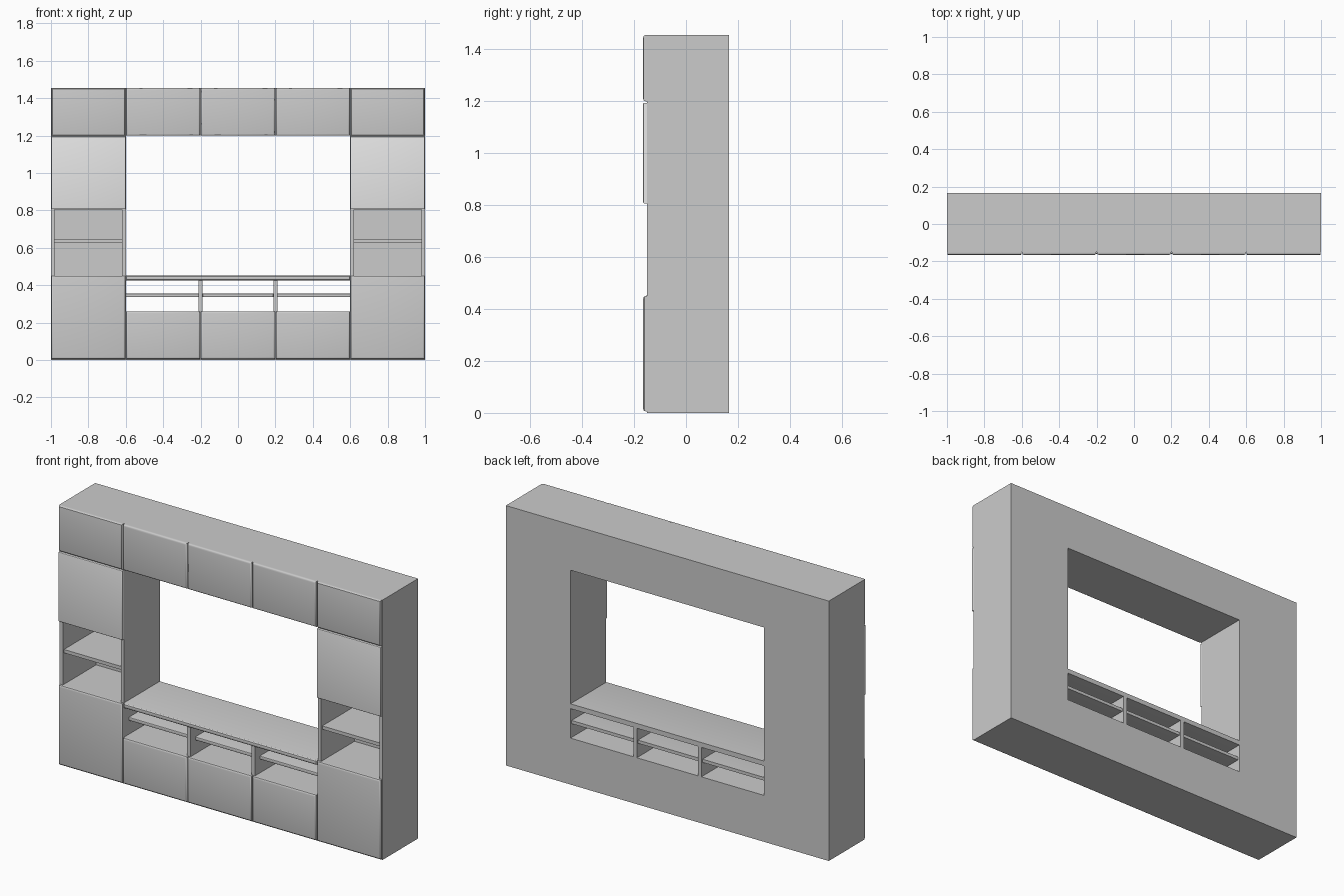
import bpy
import bmesh

cube = bpy.data.objects.get("Cube")
if cube:
    bpy.data.objects.remove(cube, do_unlink=True)


def make_material(name, value):
    mat = bpy.data.materials.new(name)
    mat.use_nodes = True
    color = (value, value, value, 1)
    mat.diffuse_color = color
    mat.node_tree.nodes["Principled BSDF"].inputs["Base Color"].default_value = color
    return mat


grey = make_material("grey_panel", 0.6)
pale = make_material("pale_grey_door", 0.82)


def box(name, x, y, z, mat=grey, front_bevel=0):
    """Box from (min, max) ranges, optionally rounding the front edges."""
    mesh = bpy.data.meshes.new(name)
    bm = bmesh.new()
    bmesh.ops.create_cube(bm, size=1)
    for v in bm.verts:
        v.co = [r[0] if c < 0 else r[1] for c, r in zip(v.co, (x, y, z))]
    if front_bevel:
        front = [e for e in bm.edges if all(v.co.y < y[0] + 1e-5 for v in e.verts)]
        bmesh.ops.bevel(bm, geom=front, offset=front_bevel, segments=3,
                        profile=0.5, affect='EDGES')
    bm.to_mesh(mesh)
    bm.free()
    mesh.materials.append(mat)
    obj = bpy.data.objects.new(name, mesh)
    bpy.context.collection.objects.link(obj)
    if front_bevel:
        bpy.ops.object.select_all(action='DESELECT')
        obj.select_set(True)
        bpy.context.view_layer.objects.active = obj
        bpy.ops.object.shade_smooth_by_angle()
    return obj


def cut(target, x, y, z):
    """Cut a box-shaped hole and discard the cutter."""
    cutter = box("cutter", x, y, z)
    cutter.hide_render = True
    mod = target.modifiers.new("opening", 'BOOLEAN')
    mod.operation = 'DIFFERENCE'
    mod.solver = 'EXACT'
    mod.object = cutter
    bpy.ops.object.select_all(action='DESELECT')
    bpy.context.view_layer.objects.active = target
    target.select_set(True)
    bpy.ops.object.modifier_apply(modifier=mod.name)
    bpy.data.objects.remove(cutter, do_unlink=True)


FRONT, FACE, BACK = -0.165, -0.15, 0.165
HEIGHT = 1.455
GAP = 0.004

# Carcass with the central opening and two side niches
carcass = box("carcass", (-1, 1), (FACE, BACK), (0, HEIGHT))
cut(carcass, (-0.6, 0.6), (-1, 1), (0.26, 1.2))
for lo, hi in ((-0.98, -0.62), (0.62, 0.98)):
    cut(carcass, (lo, hi), (-1, 0.145), (0.45, 0.805))


def door(name, column, z, mat=grey, bevel=0.01):
    centre = column * 0.4
    return box(name, (centre - 0.2 + GAP / 2, centre + 0.2 - GAP / 2),
               (FRONT, FACE), z, mat, bevel)


# Row of top doors
for i in range(-2, 3):
    door(f"top_door_{i + 3}", i, (1.2, HEIGHT))

# Low doors under the open shelves
for i in (-1, 0, 1):
    door(f"low_door_{i + 2}", i, (0.006, 0.26))

# Side columns: tall lower door, pale upper door, niche shelf
for side, s in (("right", -1), ("left", 1)):
    door(f"{side}_lower_door", 2 * s, (0.006, 0.45))
    door(f"{side}_pale_door", 2 * s, (0.807, 1.194), pale, 0.004)
    box(f"{side}_niche_shelf", sorted((0.62 * s, 0.98 * s)),
        (-0.14, 0.145), (0.626, 0.645))

# Media bench: top slab, dividers and thin shelves
box("bench_top", (-0.6, 0.6), (-0.16, BACK), (0.425, 0.452), front_bevel=0.01)
for i, x in enumerate((-0.2, 0.2)):
    box(f"bench_divider_{i + 1}", (x - 0.011, x + 0.011), (FACE, BACK), (0.26, 0.425))
for i, (lo, hi) in enumerate(((-0.6, -0.211), (-0.189, 0.189), (0.211, 0.6))):
    box(f"bench_shelf_{i + 1}", (lo, hi), (-0.11, 0.155), (0.337, 0.355),
        front_bevel=0.004)
